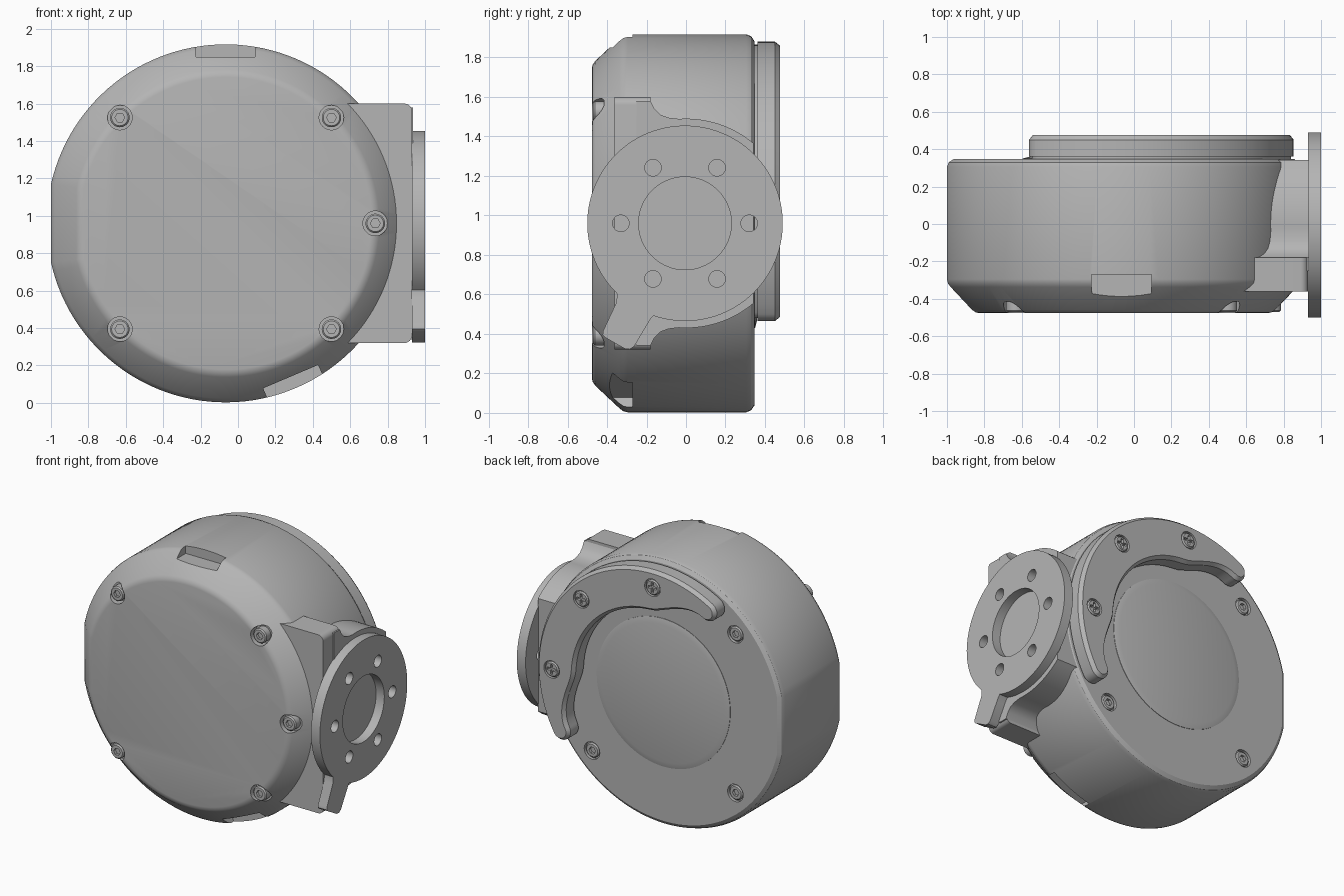
import bpy, bmesh, math
from math import sin, cos, pi, radians

if "Cube" in bpy.data.objects:
    bpy.data.objects.remove(bpy.data.objects["Cube"], do_unlink=True)

CX, CZ, R = -0.066, 0.96, 0.957     # body axis and radius

grey = bpy.data.materials.new("plain grey")
grey.use_nodes = True
COL = (0.46, 0.46, 0.46, 1)
grey.diffuse_color = COL
grey.node_tree.nodes["Principled BSDF"].inputs["Base Color"].default_value = COL


def loft(name, rings):
    """Skin equal-length closed rings and cap both ends."""
    bm = bmesh.new()
    vs = [[bm.verts.new(p) for p in r] for r in rings]
    n = len(vs[0])
    for a, b in zip(vs, vs[1:]):
        for i in range(n):
            bm.faces.new((a[i], a[(i + 1) % n], b[(i + 1) % n], b[i]))
    bm.faces.new(vs[0])
    bm.faces.new(vs[-1])
    bmesh.ops.recalc_face_normals(bm, faces=bm.faces)
    me = bpy.data.meshes.new(name)
    bm.to_mesh(me)
    bm.free()
    me.materials.append(grey)
    ob = bpy.data.objects.new(name, me)
    bpy.context.collection.objects.link(ob)
    return ob


def along_y(pts, y):
    return [(a, y, b) for a, b in pts]


def along_x(pts, x):
    return [(x, a, b) for a, b in pts]


def circle(a, b, r, n=32):
    return [(a + r * cos(2 * pi * i / n), b + r * sin(2 * pi * i / n)) for i in range(n)]


def arc(a, b, r, t0, t1, n):
    ts = [radians(t0 + (t1 - t0) * i / n) for i in range(n + 1)]
    return [(a + r * cos(t), b + r * sin(t)) for t in ts]


def polar(r, deg):
    return CX + r * cos(radians(deg)), CZ + r * sin(radians(deg))


def activate(ob):
    bpy.ops.object.select_all(action='DESELECT')
    ob.select_set(True)
    bpy.context.view_layer.objects.active = ob


def cut(ob, cutters):
    activate(ob)
    for c in cutters:
        m = ob.modifiers.new("cut", 'BOOLEAN')
        m.operation, m.solver, m.object = 'DIFFERENCE', 'EXACT', c
        bpy.ops.object.modifier_apply(modifier=m.name)
    for c in cutters:
        bpy.data.objects.remove(c, do_unlink=True)


def bevel(ob, width, segments):
    activate(ob)
    m = ob.modifiers.new("bevel", 'BEVEL')
    m.width, m.segments = width, segments
    bpy.ops.object.modifier_apply(modifier=m.name)


def smooth(ob):
    activate(ob)
    bpy.ops.object.shade_smooth_by_angle(angle=radians(28))


def bore(x, z, r, y0, y1, n=32):
    return loft("cutter", [along_y(circle(x, z, r, n), y) for y in (y0, y1)])


def screw(name, x, z, r, base, top, cross=False):
    """Screw head along y with a hex or cross socket on its outer end."""
    s = 1 if top > base else -1
    ob = loft(name, [along_y(circle(x, z, q), y) for q, y in
                     ((r, base), (r, top - s * 0.008), (r - 0.008, top))])
    lo, hi = top - s * 0.02, top + s * 0.02
    if cross:
        a, b = r * 0.65, r * 0.17
        bars = []
        for u, v in ((a, b), (b, a)):
            box = [(x - u, z - v), (x + u, z - v), (x + u, z + v), (x - u, z + v)]
            bars.append(loft("cutter", [along_y(box, lo), along_y(box, hi)]))
        cut(ob, bars)
    else:
        cut(ob, [bore(x, z, r * 0.5, lo, hi, 6)])
    smooth(ob)


# Round housing with one flat side and a chamfered front
def housing_outline(inset, n=120):
    r = R - inset
    half = math.degrees(math.acos((-1 + inset - CX) / r))
    return arc(CX, CZ, r, -half, half, n)


profile = [(.175, -.477), (.155, -.473), (.135, -.46), (.02, -.337), (.005, -.317),
           (0, -.295), (0, .305), (.01, .33), (.035, .347)]
body = loft("housing", [along_y(housing_outline(i), y) for i, y in profile])

front_screws = [polar(0.8, a) for a in (-135, -45, 0, 45, 135)]
back_screws = [polar(0.805, a) for a in (-135, -45, 135)]
cutters = [bore(x, z, 0.066, -0.6, -0.415) for x, z in front_screws]
cutters += [bore(x, z, 0.062, 0.325, 0.5) for x, z in back_screws]

# Rounded slots in the rim
for deg in (90, -67):
    ux, uz = cos(radians(deg)), sin(radians(deg))
    slot = arc(.13, -.36, .03, -90, 0, 5) + [(.16, -.27), (-.16, -.27)] + arc(-.13, -.36, .03, 180, 270, 5)
    cutters.append(loft("cutter", [[(CX + ux * r + uz * t, y, CZ + uz * r - ux * t)
                                    for t, y in slot] for r in (0.89, 1.1)]))
cut(body, cutters)
smooth(body)

for x, z in front_screws:
    screw("front_screw", x, z, 0.052, -0.41, -0.47)
for x, z in back_screws:
    screw("back_screw", x, z, 0.052, 0.32, 0.345)

# Low raised disc on the back
smooth(loft("back_disc", [along_y(circle(CX, CZ, r, 96), y) for r, y in
                          ((.53, .33), (.53, .35), (.49, .36))]))


# Crescent cover on the back, symmetric about the 45 degree diagonal
def crescent_outline(inset):
    def inner(t):
        k = min(max((abs(t) - 42) / 33, 0), 1)
        return 0.625 + 0.155 * k * k * (3 - 2 * k) + inset
    pts = [polar(0.92 - inset, 45 + t) for t in range(-75, 76, 3)]
    for side in (1, -1):
        cx, cz = polar(0.85, 45 + side * 75)
        a0 = 45 + side * 75 if side > 0 else 45 - 75 + 180
        pts += arc(cx, cz, 0.07 - inset, a0, a0 + 180, 12)[1:-1]
        if side > 0:
            pts += [polar(inner(t), 45 + t) for t in range(75, -76, -3)]
    return pts


crescent = loft("crescent_cover", [along_y(crescent_outline(i), y) for i, y in
                                   ((.015, .335), (.015, .362), (0, .362), (0, .45), (.02, .475))])
cover_screws = [polar(0.8, a) for a in (0, 45, 90)]
cut(crescent, [bore(x, z, 0.062, 0.455, 0.6) for x, z in cover_screws])
smooth(crescent)
for x, z in cover_screws:
    screw("cover_screw", x, z, 0.054, 0.45, 0.476, True)

# Side bracket: flat plate with rounded corners
plate_pts = [(.5, .32)] + arc(.89, .36, .04, -90, 0, 6) + arc(.89, 1.56, .04, 0, 90, 6) + [(.5, 1.6)]
smooth(loft("bracket_plate", [along_y(plate_pts, y) for y in (-.362, -.18)]))

# Round hub behind the flange, clipped at the back and filleted into the plate
half = (arc(0, 0, .53, 49.8, 94, 16)
        + [(-.09, .535), (-.13, .55), (-.16, .58), (-.18, .62), (-.25, .62)])
hub_pts = [(y, CZ + z) for y, z in half] + [(y, CZ - z) for y, z in reversed(half)]
smooth(loft("hub", [along_x(hub_pts, x) for x in (.55, .935)]))

# Flange with tab, centre opening and six holes
FY = -0.005
flange_pts = arc(FY, CZ, .495, -109, 226, 100) + [
    (-.352, .56), (-.42, .415), (-.422, .395), (-.41, .382),
    (-.31, .325), (-.285, .322), (-.262, .337), (-.195, .45), (-.18, .475)]
flange = loft("flange", [along_x(flange_pts, x) for x in (.93, 1.0)])
holes = [(FY, CZ, .235, 64)]
holes += [(FY + .325 * cos(k * pi / 3), CZ + .325 * sin(k * pi / 3), .042, 24) for k in range(6)]
cut(flange, [loft("cutter", [along_x(circle(*h), x) for x in (.9, 1.1)]) for h in holes])
smooth(flange)
